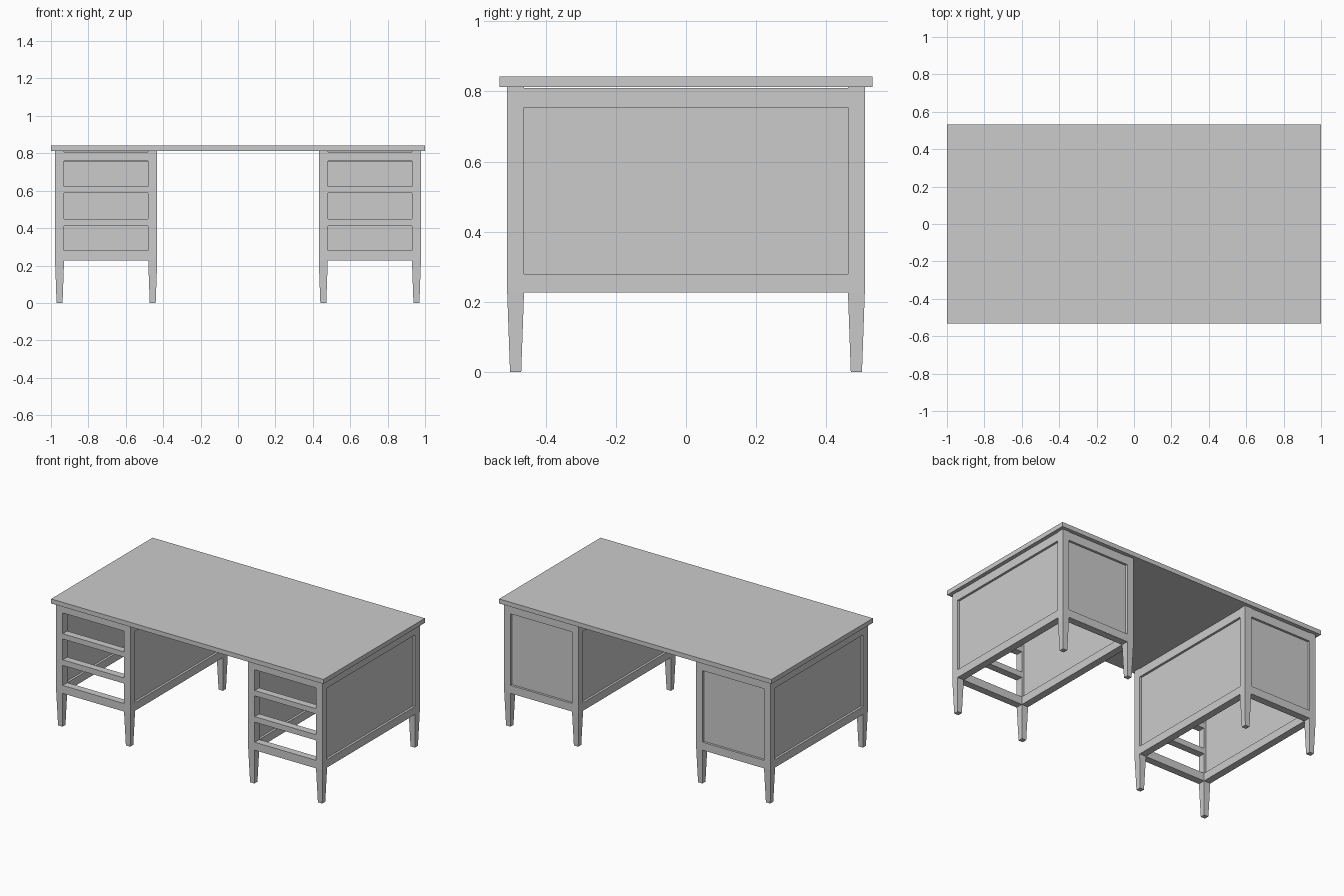
import bpy, bmesh

if "Cube" in bpy.data.objects:
    bpy.data.objects.remove(bpy.data.objects["Cube"])

LEG = 0.048                       # leg and rail thickness
X0, X1, Y1 = 0.432, 0.978, 0.51   # pedestal extents
APRON, TOP_Z = 0.226, 0.813       # underside of the rails and of the top


def rings(name, levels):
    """Stacked rectangles (x0, x1, y0, y1, z) skinned into a closed solid."""
    bm = bmesh.new()
    prev = None
    for i, (x0, x1, y0, y1, z) in enumerate(levels):
        ring = [bm.verts.new((x, y, z)) for x, y in ((x0, y0), (x1, y0), (x1, y1), (x0, y1))]
        if i in (0, len(levels) - 1):
            bm.faces.new(ring)
        if prev:
            for k in range(4):
                n = (k + 1) % 4
                bm.faces.new((prev[k], prev[n], ring[n], ring[k]))
        prev = ring
    bmesh.ops.recalc_face_normals(bm, faces=bm.faces)
    mesh = bpy.data.meshes.new(name)
    bm.to_mesh(mesh)
    bm.free()
    ob = bpy.data.objects.new(name, mesh)
    bpy.context.collection.objects.link(ob)
    return ob


def box(name, x0, x1, y0, y1, z0, z1):
    return rings(name, [(x0, x1, y0, y1, z0), (x0, x1, y0, y1, z1)])


# Table top
box("table_top", -1, 1, -0.532, 0.532, TOP_Z, 0.843)

for side, s in (("left", -1), ("right", 1)):
    def part(name, x0, x1, y0, y1, z0, z1):
        a, b = sorted((s * x0, s * x1))
        return box(f"{side}_{name}", a, b, y0, y1, z0, z1)

    # Four legs, tapered below the rails
    t = 0.008
    for xn, x in (("inner", X0), ("outer", X1 - LEG)):
        for yn, y in (("front", -Y1), ("back", Y1 - LEG)):
            a, b = sorted((s * x, s * (x + LEG)))
            c, d = y, y + LEG
            rings(f"{side}_{yn}_{xn}_leg", [
                (a + t, b - t, c + t, d - t, 0), (a, b, c, d, APRON), (a, b, c, d, TOP_Z)])

    # Front rails dividing the three open drawer bays
    xa, xb, ya = X0 + LEG, X1 - LEG, Y1 - LEG
    for i, (z0, z1) in enumerate(((APRON, 0.279), (0.412, 0.449), (0.587, 0.622), (0.76, 0.807))):
        part(f"drawer_rail_{i}", xa, xb, -Y1, -ya, z0, z1)

    # Framed side panels
    for n, x, in (("inner", X0), ("outer", X1 - LEG)):
        part(f"{n}_bottom_rail", x, x + LEG, -ya, ya, APRON, 0.279)
        part(f"{n}_top_rail", x, x + LEG, -ya, ya, 0.754, 0.81)
        part(f"{n}_panel", x + 0.015, x + LEG - 0.015, -ya, ya, 0.279, 0.754)

    # Framed back panel
    part("back_bottom_rail", xa, xb, ya, Y1, APRON, 0.279)
    part("back_top_rail", xa, xb, ya, Y1, 0.754, 0.81)
    part("back_panel", xa, xb, ya + 0.015, Y1 - 0.015, 0.279, 0.754)
